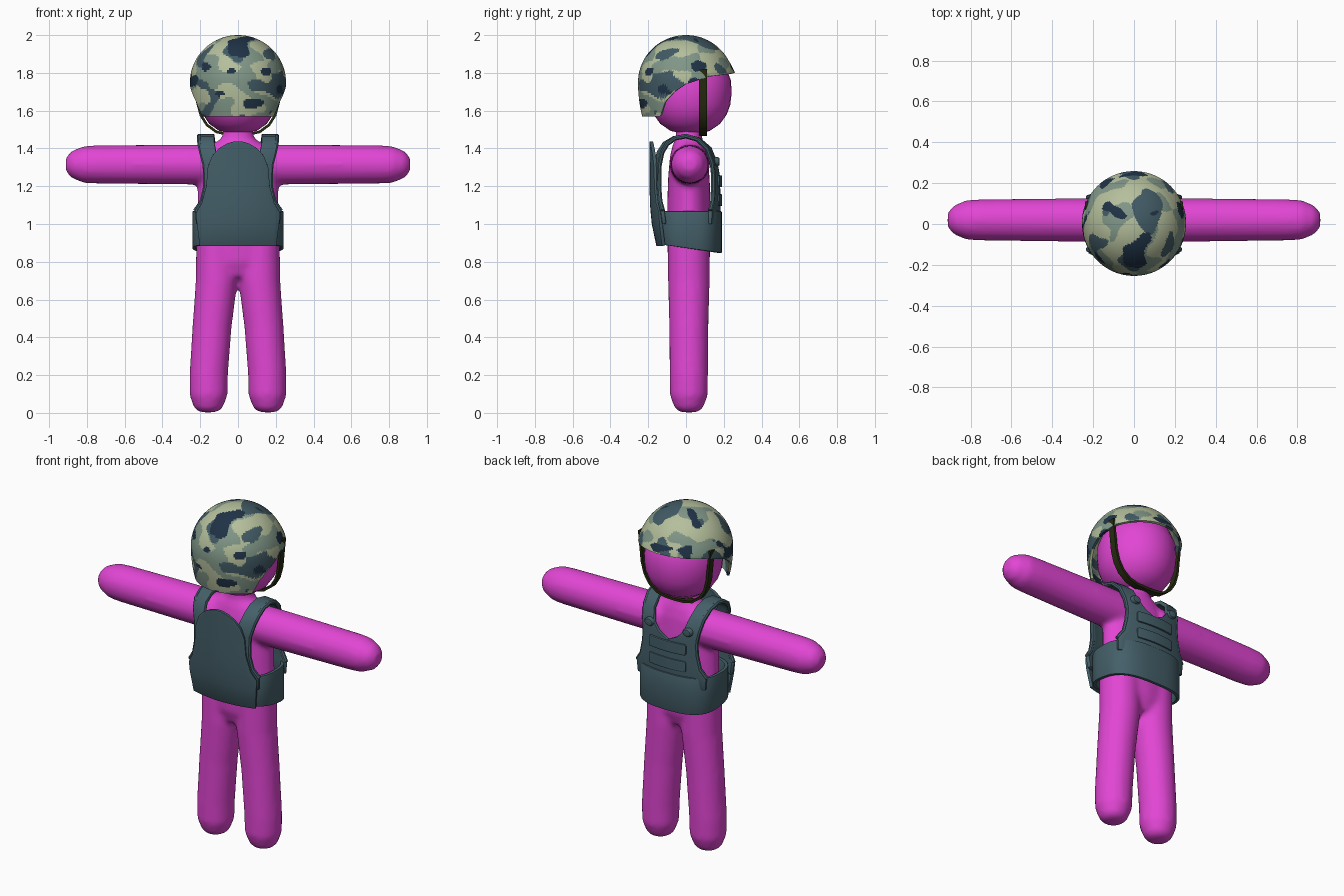
import bpy, bmesh, math
from mathutils import Vector, noise

if "Cube" in bpy.data.objects:
    bpy.data.objects.remove(bpy.data.objects["Cube"])


def material(name, rgb):
    m = bpy.data.materials.new(name)
    m.diffuse_color = (*rgb, 1)
    m.use_nodes = True
    m.node_tree.nodes["Principled BSDF"].inputs["Base Color"].default_value = m.diffuse_color
    return m


skin = material("magenta", (0.76, 0.061, 0.66))
cloth = material("vest slate", (0.058, 0.115, 0.14))
webbing = material("dark olive", (0.02, 0.024, 0.005))
camo = [material("camo pale sage", (0.46, 0.52, 0.33)),
        material("camo grey green", (0.216, 0.305, 0.242)),
        material("camo slate", (0.053, 0.102, 0.127)),
        material("camo navy", (0.014, 0.032, 0.061))]


def finish(name, data, mats, mods=(), angle=40):
    """Make an object, apply its modifiers and shade it."""
    if isinstance(data, bmesh.types.BMesh):
        bmesh.ops.recalc_face_normals(data, faces=data.faces)
        mesh = bpy.data.meshes.new(name)
        data.to_mesh(mesh)
        data.free()
        data = mesh
    ob = bpy.data.objects.new(name, data)
    bpy.context.collection.objects.link(ob)
    for m in mats:
        data.materials.append(m)
    for kind, settings in mods:
        mod = ob.modifiers.new(kind.title(), kind)
        for key, value in settings.items():
            setattr(mod, key, value)
    bpy.ops.object.select_all(action='DESELECT')
    ob.select_set(True)
    bpy.context.view_layer.objects.active = ob
    bpy.ops.object.convert(target='MESH')
    bpy.ops.object.shade_smooth_by_angle(angle=math.radians(angle))
    return ob


def loft(bm, rings, u, v, sides=24, power=2.0, cap=True):
    """Skin elliptical rings given as (centre, radius_u, radius_v)."""
    u, v = Vector(u), Vector(v)
    rows = []
    for c, ru, rv in rings:
        row = []
        for i in range(sides):
            a = 2 * math.pi * i / sides
            ca, sa = math.cos(a), math.sin(a)
            pu = math.copysign(abs(ca) ** (2 / power), ca) * ru
            pv = math.copysign(abs(sa) ** (2 / power), sa) * rv
            row.append(bm.verts.new(Vector(c) + u * pu + v * pv))
        rows.append(row)
    for r0, r1 in zip(rows, rows[1:]):
        for i in range(sides):
            j = (i + 1) % sides
            bm.faces.new((r0[i], r0[j], r1[j], r1[i]))
    if cap:
        bm.faces.new(rows[0])
        bm.faces.new(rows[-1])
    return rows


def grid(rows):
    """Open surface from rows of points."""
    bm = bmesh.new()
    vs = [[bm.verts.new(p) for p in row] for row in rows]
    for r0, r1 in zip(vs, vs[1:]):
        for i in range(len(r0) - 1):
            bm.faces.new((r0[i], r0[i + 1], r1[i + 1], r1[i]))
    return bm


def wrap(x, y, z):
    """Bend a panel point round the chest."""
    return Vector((x, y * (1 - 0.2 * (x / 0.2) ** 2), z))


def panel(name, rows, thick, bevel=0.004):
    """Mirrored curved panel from rows (y, z, inner x, outer x)."""
    n = 8
    pts = [[wrap(a + (b - a) * i / n, y, z) for i in range(n + 1)]
           for y, z, a, b in rows]
    return finish(name, grid(pts), [cloth], [
        ('MIRROR', {}),
        ('SOLIDIFY', {'thickness': thick, 'offset': 0}),
        ('BEVEL', {'width': bevel, 'segments': 2, 'limit_method': 'ANGLE',
                   'angle_limit': math.radians(50)})])


X, Y, Z = (1, 0, 0), (0, 1, 0), (0, 0, 1)

# Body: torso, legs and arms fused together
bm = bmesh.new()
torso = [(.72, .12, .08), (.8, .2, .11), (.9, .22, .115), (1.1, .215, .115),
         (1.25, .215, .11), (1.36, .2, .1), (1.42, .14, .085),
         (1.455, .085, .07), (1.56, .075, .065)]
loft(bm, [((0, .015, z), rx, ry) for z, rx, ry in torso], X, Y)
leg = [(.003, .158, .045), (.025, .157, .075), (.09, .156, .1), (.2, .155, .102),
       (.45, .138, .104), (.7, .113, .111), (.95, .111, .111)]
arm = [(.1, .107), (.3, .107), (.75, .102), (.82, .098), (.885, .07), (.912, .035)]
for s in (-1, 1):
    loft(bm, [((s * x, .015, z), r, r) for z, x, r in leg], X, Y)
    loft(bm, [((s * x, .02, 1.315), r, r) for x, r in arm], Y, Z, sides=16)
finish("body", bm, [skin], [
    ('REMESH', {'mode': 'VOXEL', 'voxel_size': 0.014}),
    ('SMOOTH', {'factor': 0.5, 'iterations': 8})], 180)

# Head
bm = bmesh.new()
head = [(1.482, .05), (1.492, .1), (1.53, .155), (1.58, .19), (1.63, .208),
        (1.69, .215), (1.76, .212), (1.83, .185), (1.88, .14), (1.91, .07)]
loft(bm, [((0, .022, z), r * .98, r * 1.02) for z, r in head], X, Y, sides=32)
finish("head", bm, [skin], angle=80)

# Chin strap
strap = [(.232, 1.82), (.222, 1.72), (.214, 1.64), (.196, 1.575), (.165, 1.525),
         (.115, 1.488), (.06, 1.475), (0, 1.473)]
finish("chin_strap", grid([[(x, .07, z), (x, .11, z)] for x, z in strap]), [webbing],
       [('MIRROR', {}), ('SOLIDIFY', {'thickness': .014, 'offset': 0})])

# Helmet: dome with a rim that drops at the back
RIM = [(-.3, 1.572), (-.145, 1.572), (-.11, 1.65), (-.06, 1.70), (0, 1.74),
       (.12, 1.78), (.3, 1.805)]


def rim_height(y):
    for (y0, z0), (y1, z1) in zip(RIM, RIM[1:]):
        if y <= y1:
            return z0 + (z1 - z0) * (y - y0) / (y1 - y0)


def helmet_point(a, t):
    c = math.cos(a)
    zr = rim_height(.25 * c)
    end = math.acos((zr - 1.75) / .243) if zr > 1.75 else math.pi / 2 + (1.75 - zr) / .25
    s = end * t
    if s < math.pi / 2:
        r, z = .247 * math.sin(s), 1.75 + .243 * math.cos(s)
    else:
        z = 1.75 - (s - math.pi / 2) * .25
        r = .247 - .022 * ((1.75 - z) / .18) ** 2
    r += .01 * max(c, 0) * min(1, max(0, (1.86 - z) / .06))
    return (r * math.sin(a), r * c, z)


SEG, ROWS = 160, 56
bm = grid([[helmet_point(2 * math.pi * i / SEG, j / ROWS) for i in range(SEG + 1)]
           for j in range(ROWS + 1)])
bmesh.ops.remove_doubles(bm, verts=bm.verts, dist=1e-5)
# Camouflage patches, darker layers over lighter ones
for f in bm.faces:
    p = f.calc_center_median()
    q = Vector((p.x * 9, p.y * 9, p.z * 13))
    for index, limit, shift in ((3, .30, 3.3), (2, .22, 17.7), (1, .03, 41.1)):
        if noise.noise(q + Vector((shift, shift * 2, shift * .5))) > limit:
            f.material_index = index
            break
finish("helmet", bm, camo, [('SOLIDIFY', {'thickness': .014, 'offset': 0})])

# Waist band of the vest, bottom edge lower at the chest
bm = bmesh.new()
rows = loft(bm, [((0, .018, z), .232, .162) for z in (.87, .97, 1.068)],
            X, Y, sides=48, power=2.8, cap=False)
for v in rows[0]:
    v.co.z -= .025 * (v.co.y - .018) / .17
finish("vest_waist_band", bm, [cloth], [
    ('SOLIDIFY', {'thickness': .02, 'offset': 0}),
    ('BEVEL', {'width': .005, 'segments': 2, 'limit_method': 'ANGLE',
               'angle_limit': math.radians(50)})])

# Vest shell: chest, over the shoulders, down the back
shell = [(.165, 1.0, 0, .22), (.172, 1.07, 0, .225), (.172, 1.12, 0, .19),
         (.17, 1.2, 0, .172), (.168, 1.26, 0, .168), (.166, 1.29, .06, .17),
         (.162, 1.33, .095, .177), (.135, 1.4, .115, .19), (.075, 1.448, .122, .2),
         (0, 1.465, .125, .205), (-.07, 1.455, .125, .205), (-.125, 1.425, .124, .203),
         (-.155, 1.38, .115, .193), (-.166, 1.31, .08, .175), (-.168, 1.2, 0, .172),
         (-.167, 1.12, 0, .19), (-.165, 1.07, 0, .225), (-.15, 1.0, 0, .22)]
panel("vest_shell", shell, .022)

# Back plate with a domed top
back = [(-.148, .885, 0, .2), (-.172, 1.0, 0, .215), (-.178, 1.06, 0, .22),
        (-.182, 1.11, 0, .19), (-.184, 1.2, 0, .166), (-.184, 1.3, 0, .158),
        (-.184, 1.36, 0, .135), (-.184, 1.4, 0, .1), (-.184, 1.425, 0, .06),
        (-.184, 1.437, 0, .02)]
panel("vest_back_plate", back, .018)

# Chest webbing pads
for i, z in enumerate((1.095, 1.195)):
    panel(f"chest_pad_{i + 1}", [(.182, z, 0, .112), (.182, z + .008, 0, .12),
                                 (.182, z + .055, 0, .12), (.182, z + .063, 0, .112)], .018)

for s, side in ((-1, "left"), (1, "right")):
    # Armhole trim
    cu = bpy.data.curves.new("trim", 'CURVE')
    cu.dimensions = '3D'
    cu.bevel_depth = .013
    cu.bevel_resolution = 2
    cu.use_fill_caps = True
    pts = [wrap(s * b, y, z) for y, z, a, b in shell[1:-1]]
    sp = cu.splines.new('POLY')
    sp.points.add(len(pts) - 1)
    for p, co in zip(sp.points, pts):
        p.co = (*co, 1)
    finish(f"armhole_trim_{side}", cu, [cloth])
    # Strap buckle
    bm = bmesh.new()
    loft(bm, [((s * .125, y, 1.33), r, r * .8) for y, r in
              ((.145, .03), (.168, .03), (.176, .024), (.178, .012))], X, Z, sides=16)
    finish(f"strap_buckle_{side}", bm, [cloth])
